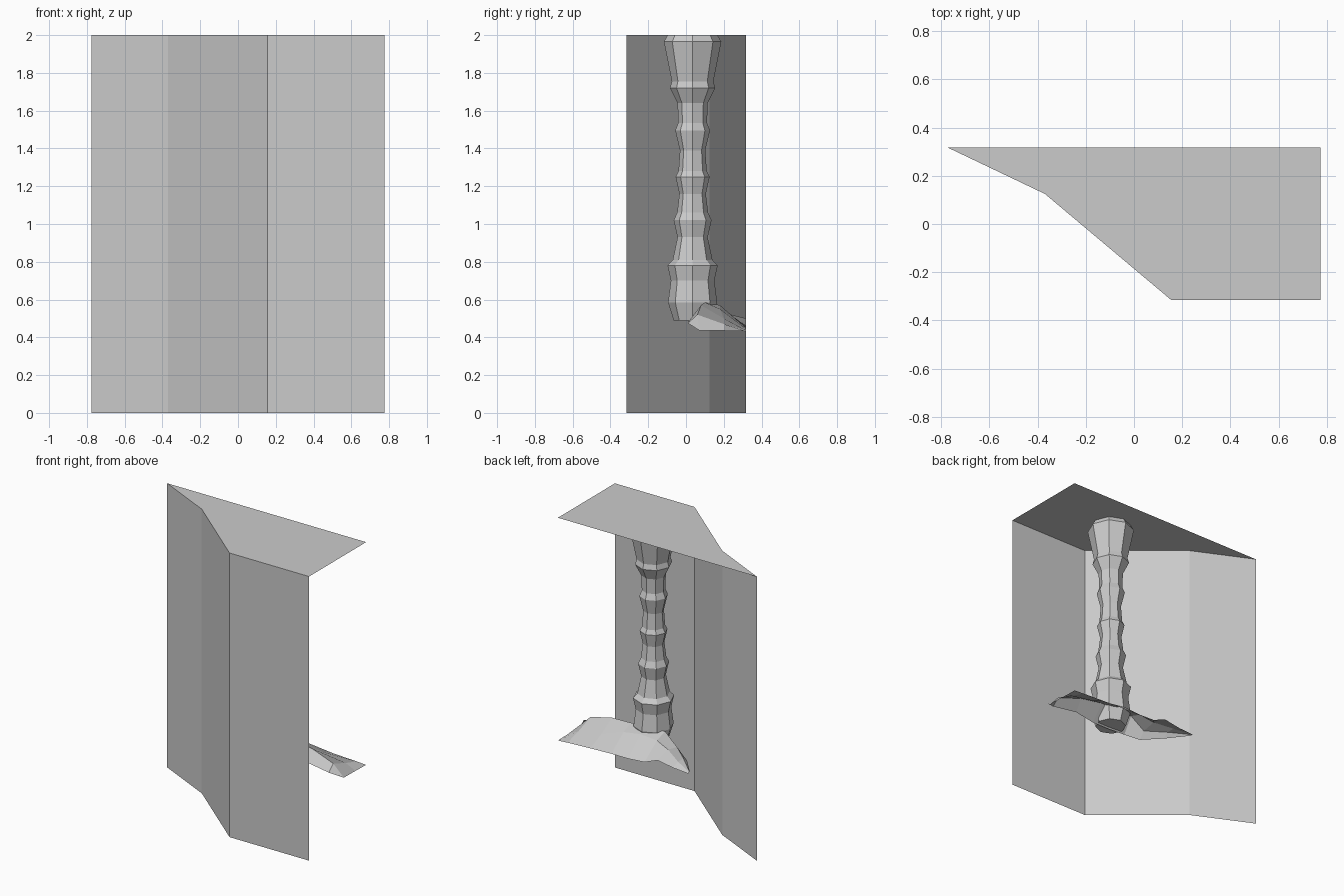
import bpy
from math import sin, cos, tau


def make(name, verts, faces):
    mesh = bpy.data.meshes.new(name)
    mesh.from_pydata(verts, [], faces)
    mesh.update()
    obj = bpy.data.objects.new(name, mesh)
    bpy.context.collection.objects.link(obj)
    return obj


def loft(name, rings, closed):
    # joins equal-length rows of points with quads
    n = len(rings[0])
    faces = []
    for r in range(len(rings) - 1):
        for i in range(n if closed else n - 1):
            j = (i + 1) % n
            a, b = r * n, (r + 1) * n
            faces.append((a + i, a + j, b + j, b + i))
    if closed:
        faces.append(tuple(reversed(range(n))))
    return make(name, [p for ring in rings for p in ring], faces)


# bent outer wall, open at the back and right
plan = [(-0.775, 0.318), (-0.37, 0.125), (0.155, -0.316), (0.775, -0.316)]
loft("wall", [[(x, y, z) for x, y in plan] for z in (0, 2)], False)

# flat ceiling
roof = plan + [(0.775, 0.318)]
make("ceiling", [(x, y, 2) for x, y in roof], [tuple(range(5))])

# ringed eight-sided column: (height, radius)
profile = [(0.49, 0.10), (0.585, 0.13), (0.70, 0.115), (0.78, 0.133),
           (0.81, 0.105), (0.93, 0.08), (1.02, 0.10), (1.06, 0.082),
           (1.16, 0.07), (1.25, 0.09), (1.28, 0.075), (1.39, 0.067),
           (1.495, 0.092), (1.535, 0.076), (1.64, 0.08), (1.72, 0.12),
           (1.755, 0.11), (1.965, 0.152), (2.0, 0.132)]
SIDES = 8
loft("column", [[(0.228 + r * cos(tau * k / SIDES),
                  0.035 + r * sin(tau * k / SIDES), z) for k in range(SIDES)]
                for z, r in profile], True)

# uneven ledge around the column foot: x, then (y, z) from front to back
sections = [
    (-0.24, [(0.30, 0.475), (0.305, 0.48), (0.31, 0.48), (0.318, 0.47)]),
    (-0.12, [(0.16, 0.47), (0.20, 0.50), (0.26, 0.50), (0.318, 0.48)]),
    (0.00, [(0.06, 0.46), (0.10, 0.51), (0.20, 0.53), (0.318, 0.50)]),
    (0.10, [(0.02, 0.48), (0.09, 0.59), (0.18, 0.56), (0.318, 0.46)]),
    (0.23, [(0.01, 0.48), (0.10, 0.59), (0.18, 0.57), (0.318, 0.45)]),
    (0.36, [(0.01, 0.48), (0.10, 0.585), (0.18, 0.55), (0.318, 0.45)]),
    (0.52, [(0.03, 0.49), (0.08, 0.57), (0.20, 0.50), (0.318, 0.445)]),
    (0.70, [(0.01, 0.475), (0.06, 0.52), (0.20, 0.47), (0.318, 0.437)]),
    (0.775, [(0.03, 0.465), (0.07, 0.437), (0.20, 0.435), (0.318, 0.432)]),
]
loft("rock_ledge", [[(x, y, z) for y, z in row] for x, row in sections], False)
